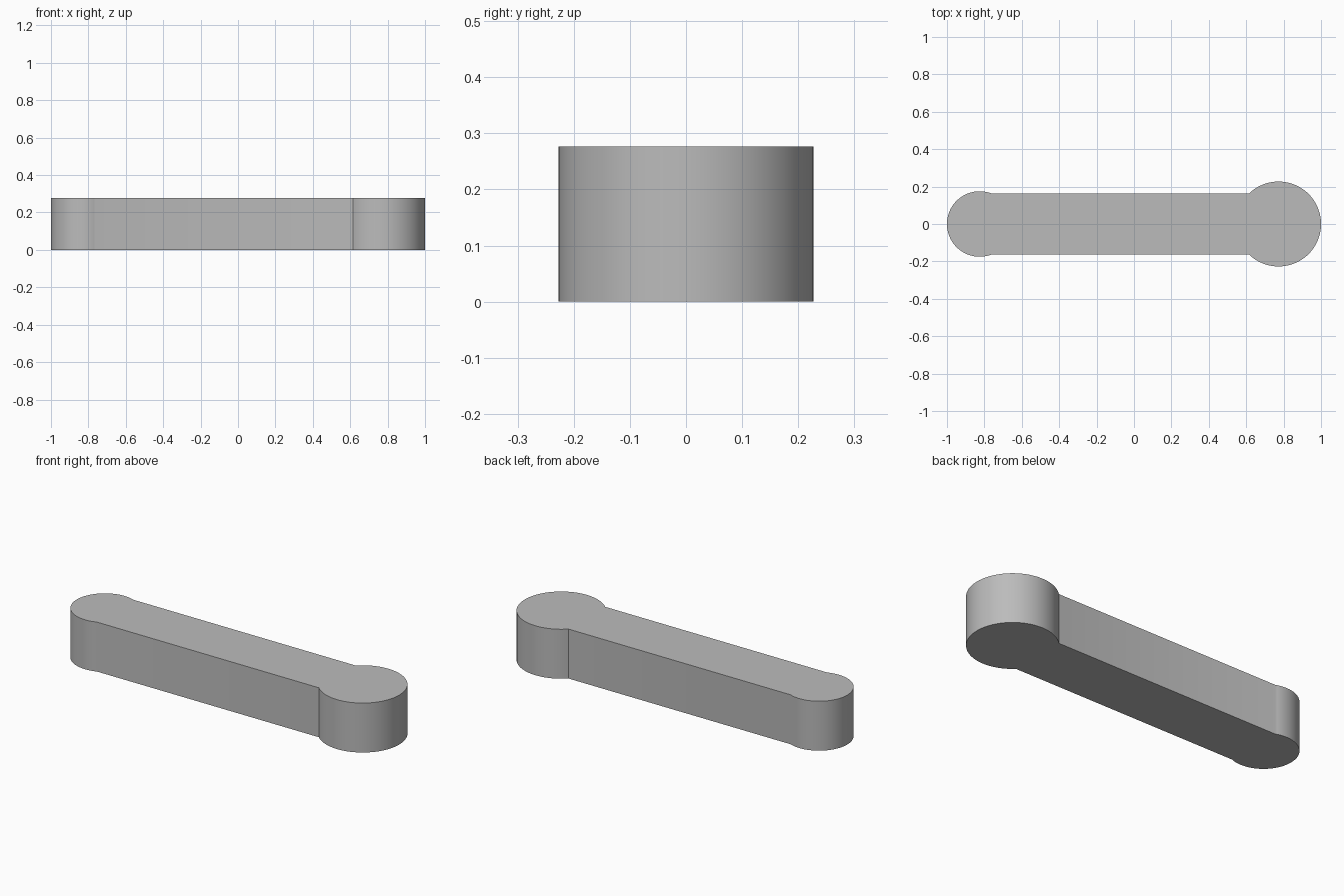
import bpy
import bmesh
from math import asin, cos, pi, sin, sqrt

cube = bpy.data.objects.get("Cube")
if cube:
    bpy.data.objects.remove(cube)

HEIGHT = 0.277
BAR_HALF = 0.163
BIG_R, SMALL_R = 0.227, 0.175
BIG_X, SMALL_X = 1 - BIG_R, SMALL_R - 1


def rounded_end(cx, radius, side, steps):
    """Arc of a round end, running counterclockwise between the bar's two edges."""
    gap = asin(BAR_HALF / radius)
    start = gap - pi if side > 0 else gap
    sweep = 2 * (pi - gap)
    middle = 0 if side > 0 else pi
    return [(cx + radius * cos(middle + sweep * (i / steps - 0.5)),
             radius * sin(middle + sweep * (i / steps - 0.5)))
            for i in range(steps + 1)]


# Lever outline: large round end, straight bar, small round end
outline = rounded_end(BIG_X, BIG_R, 1, 72) + rounded_end(SMALL_X, SMALL_R, -1, 64)

# Extrude the outline into a solid
bm = bmesh.new()
base = bm.faces.new([bm.verts.new((x, y, 0)) for x, y in outline])
top = bmesh.ops.extrude_face_region(bm, geom=[base], use_keep_orig=True)
bmesh.ops.translate(bm, vec=(0, 0, HEIGHT),
                    verts=[v for v in top["geom"] if isinstance(v, bmesh.types.BMVert)])
bmesh.ops.recalc_face_normals(bm, faces=bm.faces)
mesh = bpy.data.meshes.new("lever_arm")
bm.to_mesh(mesh)
bm.free()

lever = bpy.data.objects.new("lever_arm", mesh)
bpy.context.collection.objects.link(lever)

# Plain grey finish
grey = bpy.data.materials.new("plain_grey")
grey.use_nodes = True
colour = (0.5, 0.5, 0.5, 1)
grey.diffuse_color = colour
grey.node_tree.nodes["Principled BSDF"].inputs["Base Color"].default_value = colour
mesh.materials.append(grey)

# Smooth round walls, crisp rims and large-end corners
bpy.ops.object.select_all(action="DESELECT")
lever.select_set(True)
bpy.context.view_layer.objects.active = lever
bpy.ops.object.shade_smooth_by_angle(angle=pi / 6)
